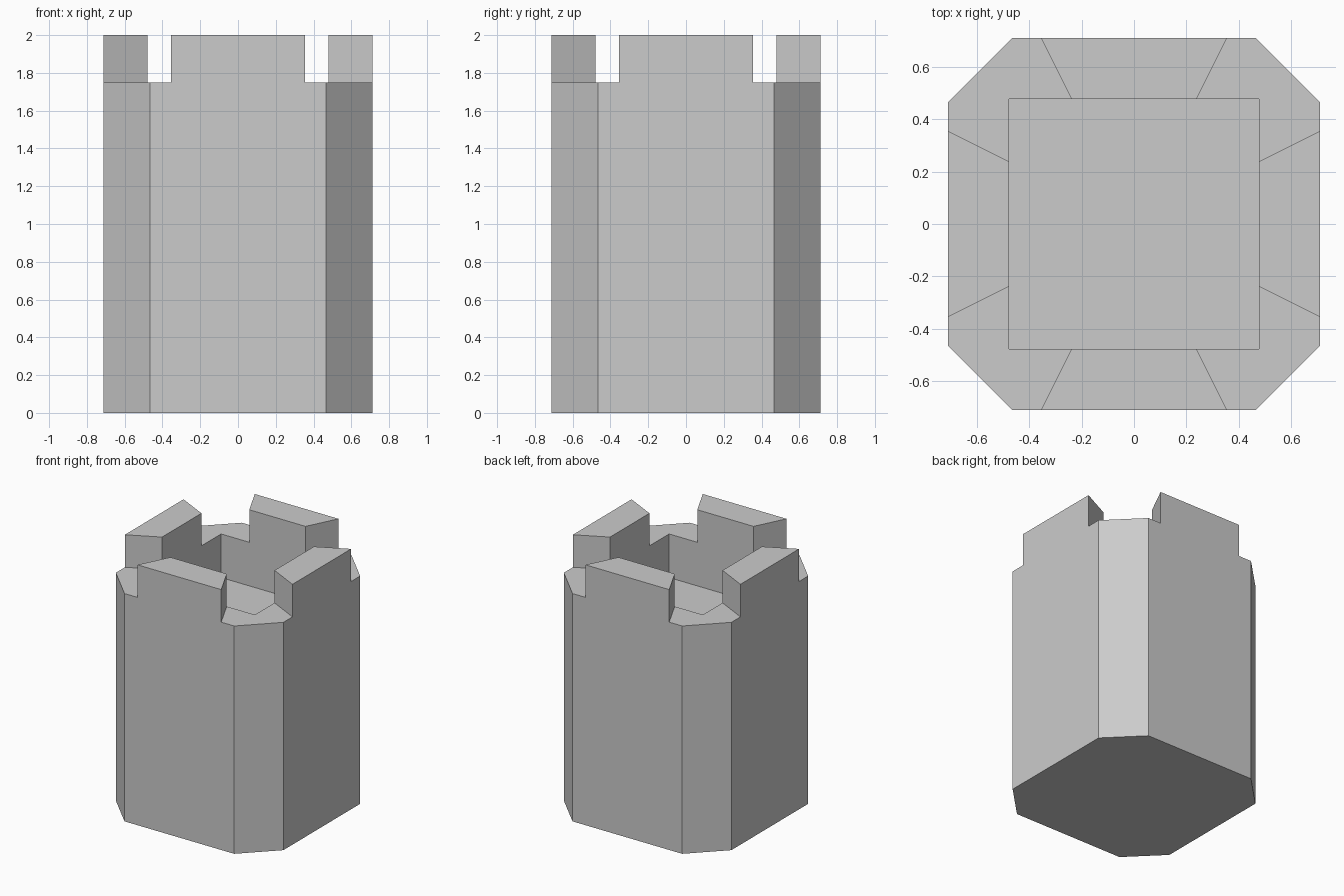
import bpy, bmesh, math
from mathutils import Matrix, Vector

if "Cube" in bpy.data.objects:
    bpy.data.objects.remove(bpy.data.objects["Cube"])

R, CH = 0.712, 0.466        # outer half width, chamfer start
INNER = 0.478               # half width of the square pit
RIM, TOP, FLOOR = 1.75, 2.0, 1.415


def ring(bm, half, offsets, z):
    """Loop of 16 points: four per side, repeated around the tower."""
    verts = []
    for q in range(4):
        rot = Matrix.Rotation(q * math.pi / 2, 3, 'Z')
        verts += [bm.verts.new(rot @ Vector((x, -half, z))) for x in offsets]
    return verts


bm = bmesh.new()
outer = (-CH, -R / 2, R / 2, CH)
inner = (-INNER, -INNER / 2, INNER / 2, INNER)

# Tower wall, rim and inner pit as successive loops
rings = [ring(bm, R, outer, 0), ring(bm, R, outer, RIM),
         ring(bm, INNER, inner, RIM), ring(bm, INNER, inner, FLOOR)]
merlons = []
for level, (a, b) in enumerate(zip(rings, rings[1:])):
    for i in range(16):
        j = (i + 1) % 16
        face = bm.faces.new((a[i], a[j], b[j], b[i]))
        if level == 1 and i % 4 == 1:
            merlons.append(face)
bm.faces.new(rings[0][::-1])
bm.faces.new(rings[-1])

# Battlement blocks raised from the rim
raised = bmesh.ops.extrude_discrete_faces(bm, faces=merlons)["faces"]
top_verts = list({v for f in raised for v in f.verts})
bmesh.ops.translate(bm, verts=top_verts, vec=(0, 0, TOP - RIM))

# Clean up doubled pit corners and flat seams
bmesh.ops.remove_doubles(bm, verts=bm.verts[:], dist=1e-4)
bmesh.ops.dissolve_limit(bm, angle_limit=0.01, verts=bm.verts[:], edges=bm.edges[:])
bmesh.ops.recalc_face_normals(bm, faces=bm.faces[:])

mesh = bpy.data.meshes.new("tower")
bm.to_mesh(mesh)
bm.free()
bpy.context.collection.objects.link(bpy.data.objects.new("tower", mesh))
